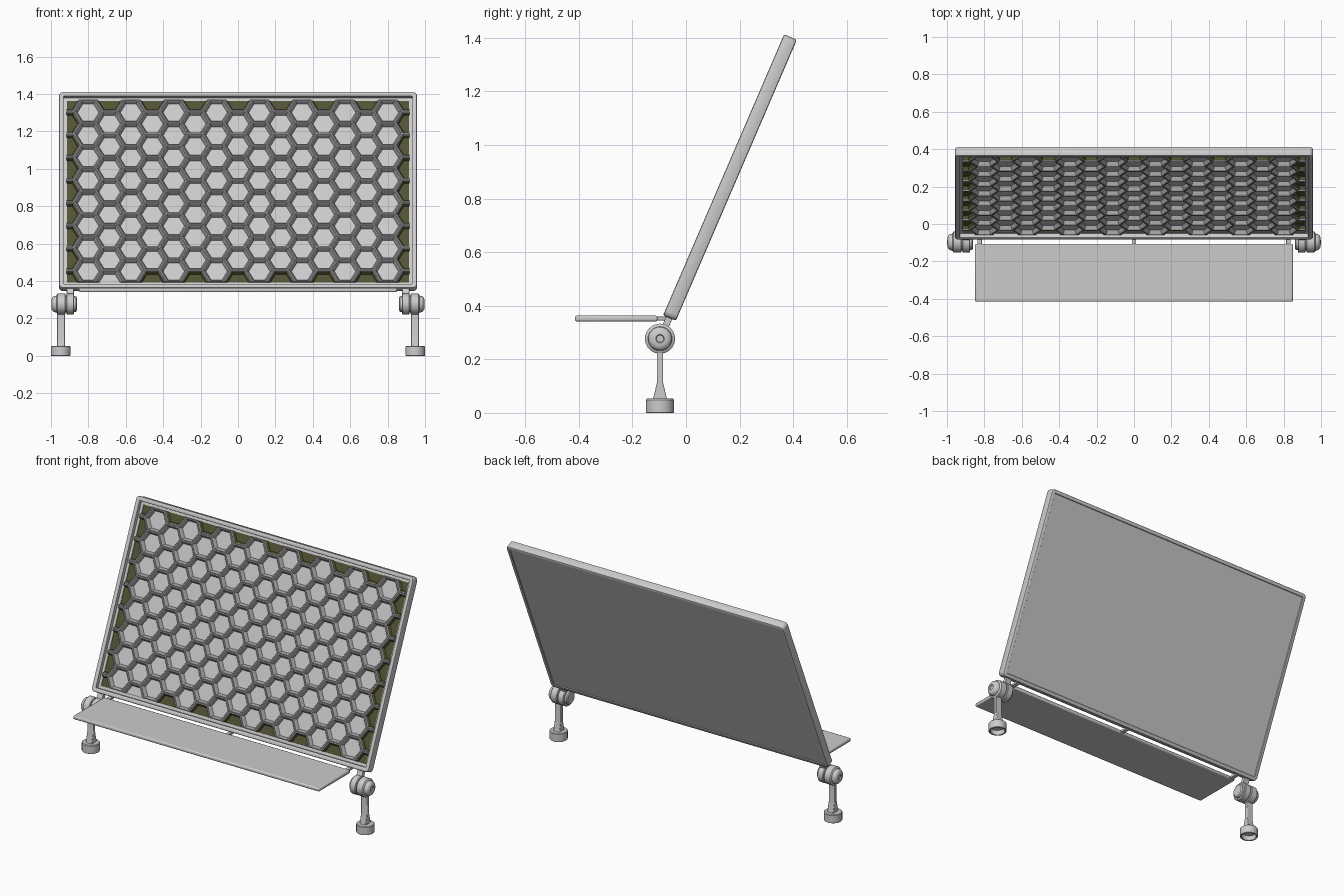
import bpy, bmesh, math
from mathutils import Matrix, Vector

if "Cube" in bpy.data.objects:
    bpy.data.objects.remove(bpy.data.objects["Cube"])


def material(name, rgb):
    m = bpy.data.materials.new(name)
    m.diffuse_color = (*rgb, 1)
    m.use_nodes = True
    m.node_tree.nodes["Principled BSDF"].inputs["Base Color"].default_value = m.diffuse_color
    return m


GREY = material("light grey", (0.6, 0.6, 0.6))
WALL = material("mid grey", (0.42, 0.42, 0.42))
OLIVE = material("dark olive", (0.085, 0.085, 0.035))

# Tilted panel space: x = width, y = up the panel, z = out of the front
PANEL = Matrix.Translation((0, 0.188, 0.868)) @ Matrix.Rotation(math.radians(66.7), 4, 'X')


def finish(name, bm, mats=(GREY,), matrix=None, mirror=False, bevel=0, angle=35, normals=True):
    if normals:
        bmesh.ops.recalc_face_normals(bm, faces=bm.faces)
    me = bpy.data.meshes.new(name)
    bm.to_mesh(me)
    bm.free()
    for m in mats:
        me.materials.append(m)
    ob = bpy.data.objects.new(name, me)
    bpy.context.collection.objects.link(ob)
    if matrix:
        ob.matrix_world = matrix
    if bevel:
        b = ob.modifiers.new("bevel", 'BEVEL')
        b.width, b.segments, b.limit_method = bevel, 2, 'ANGLE'
    if mirror:
        ob.modifiers.new("mirror", 'MIRROR')
    bpy.ops.object.select_all(action='DESELECT')
    ob.select_set(True)
    bpy.context.view_layer.objects.active = ob
    bpy.ops.object.shade_smooth_by_angle(angle=math.radians(angle))
    return ob


def loft(bm, loops):
    rings = [[bm.verts.new(p) for p in loop] for loop in loops]
    for a, b in zip(rings, rings[1:]):
        for i in range(len(a)):
            j = (i + 1) % len(a)
            bm.faces.new((a[i], a[j], b[j], b[i]))
    bm.faces.new(rings[0][::-1])
    bm.faces.new(rings[-1])


def add_box(bm, lo, hi):
    c = [(a + b) / 2 for a, b in zip(lo, hi)]
    s = [b - a for a, b in zip(lo, hi)]
    bmesh.ops.create_cube(bm, size=1, matrix=Matrix.Translation(c) @ Matrix.Diagonal((*s, 1)))


def lathe(profile, place, n=40):
    # profile of (height, radius) turned round an axis; place maps to space
    bm = bmesh.new()
    loft(bm, [[place(h, r * math.cos(2 * math.pi * i / n), r * math.sin(2 * math.pi * i / n))
               for i in range(n)] for h, r in profile])
    return bm


# Panel frame and back plate, one section swept round a rounded rectangle
W, H = 0.957, 0.571


def rounded_rect(inset, z):
    r = max(0.022 - inset, 0.002)
    pts = []
    for q, (sx, sy) in enumerate([(1, 1), (-1, 1), (-1, -1), (1, -1)]):
        for k in range(5):
            a = math.radians(90 * q + 22.5 * k)
            pts.append((sx * (W - inset - r) + r * math.cos(a),
                        sy * (H - inset - r) + r * math.sin(a), z))
    return pts


section = [(0.024, 0.004), (0.021, 0), (0.006, 0), (0.002, 0.002), (0, 0.006),
           (0, 0.046), (0.002, 0.050), (0.006, 0.052), (0.020, 0.052), (0.025, 0.048),
           (0.025, 0.024), (0.042, 0.024), (0.042, 0.012)]
bm = bmesh.new()
loft(bm, [rounded_rect(i, z) for i, z in section])
finish("panel_frame", bm, matrix=PANEL)

# Honeycomb of sunken cells, halved along the border
R = 0.0763
COL, ROW = 1.5 * R, math.sqrt(3) * R
XE, YE = 8 * COL, 4 * ROW
bm = bmesh.new()
for k in range(-8, 9):
    odd = k % 2
    for j in range(-4, 4 if odd else 5):
        cx, cy = k * COL, (j + 0.5 * odd) * ROW
        border = abs(k) == 8 or abs(cy) > YE - 0.01
        if (k, j) == (-6, -4):
            border = False
        rings = [[bm.verts.new((cx + r * math.cos(math.pi / 3 * i),
                                cy + r * math.sin(math.pi / 3 * i), z)) for i in range(6)]
                 for r, z in [(R, 0.040), (0.070, 0.042), (0.066, 0.038), (0.057, 0.020)]]
        for n, (a, b) in enumerate(zip(rings, rings[1:])):
            for i in range(6):
                f = bm.faces.new((a[i], a[(i + 1) % 6], b[(i + 1) % 6], b[i]))
                f.material_index = 2 if border and n == 2 else 1
        f = bm.faces.new(rings[-1])
        f.material_index = 2 if border else 0
for co, no in [((XE, 0, 0), (1, 0, 0)), ((-XE, 0, 0), (-1, 0, 0)),
               ((0, YE, 0), (0, 1, 0)), ((0, -YE, 0), (0, -1, 0))]:
    bmesh.ops.bisect_plane(bm, geom=bm.verts[:] + bm.edges[:] + bm.faces[:], dist=1e-5,
                           plane_co=co, plane_no=no, clear_outer=True)
bmesh.ops.remove_doubles(bm, verts=bm.verts, dist=1e-4)
# close the cut rim down to the back plate
rim = [e for e in bm.edges if e.is_boundary]
new = bmesh.ops.extrude_edge_only(bm, edges=rim)["geom"]
for g in new:
    if isinstance(g, bmesh.types.BMVert):
        g.co.z = 0.012
    elif isinstance(g, bmesh.types.BMFace):
        g.material_index = 1
finish("honeycomb", bm, mats=(GREY, WALL, OLIVE), matrix=PANEL, angle=15)

# Arms from the panel down into the hinges
bm = bmesh.new()
add_box(bm, (-0.917, -0.65, 0.015), (-0.878, -0.565, 0.040))
finish("hinge_arm", bm, matrix=PANEL, mirror=True, bevel=0.003)

# Hinge barrels with stepped caps
HY, HZ = -0.097, 0.277
hinge = [(-0.990, 0.010), (-0.990, 0.013), (-0.996, 0.016), (-0.996, 0.028), (-0.990, 0.038),
         (-0.984, 0.043), (-0.970, 0.045), (-0.968, 0.052), (-0.964, 0.056), (-0.926, 0.056),
         (-0.922, 0.052), (-0.922, 0.046), (-0.918, 0.046), (-0.918, 0.052), (-0.914, 0.056),
         (-0.880, 0.056), (-0.876, 0.052), (-0.876, 0.043), (-0.866, 0.041), (-0.861, 0.034),
         (-0.861, 0.010)]
bm = lathe(hinge, lambda h, a, b: (h, HY + a, HZ + b))
finish("hinge", bm, mirror=True)

# Legs, flared where they meet the feet
bm = bmesh.new()
side = [(0.026, 0.05), (0.024, 0.06), (0.011, 0.115), (0.011, 0.25)]
outline = side + [(-y, z) for y, z in reversed(side)]
loft(bm, [[(x, HY + y, z) for y, z in outline] for x in (-0.967, -0.925)])
finish("leg", bm, mirror=True, bevel=0.003)

# Round feet, hollow underneath
foot = [(0.030, 0.001), (0.030, 0.041), (0.001, 0.042), (0, 0.043), (0, 0.050), (0.002, 0.052),
        (0.049, 0.052), (0.053, 0.048), (0.053, 0.001)]
bm = lathe(foot, lambda h, a, b: (-0.948 + a, HY + b, h))
finish("foot", bm, mirror=True)

# Tray in front and the tabs that hold it
bm = bmesh.new()
add_box(bm, (-0.85, -0.415, 0.341), (0.85, -0.106, 0.363))
finish("tray", bm, bevel=0.007)
bm = bmesh.new()
for x in (-0.825, 0, 0.825):
    add_box(bm, (x - 0.012, -0.115, 0.345), (x + 0.012, -0.06, 0.359))
finish("tray_tabs", bm, bevel=0.002)
